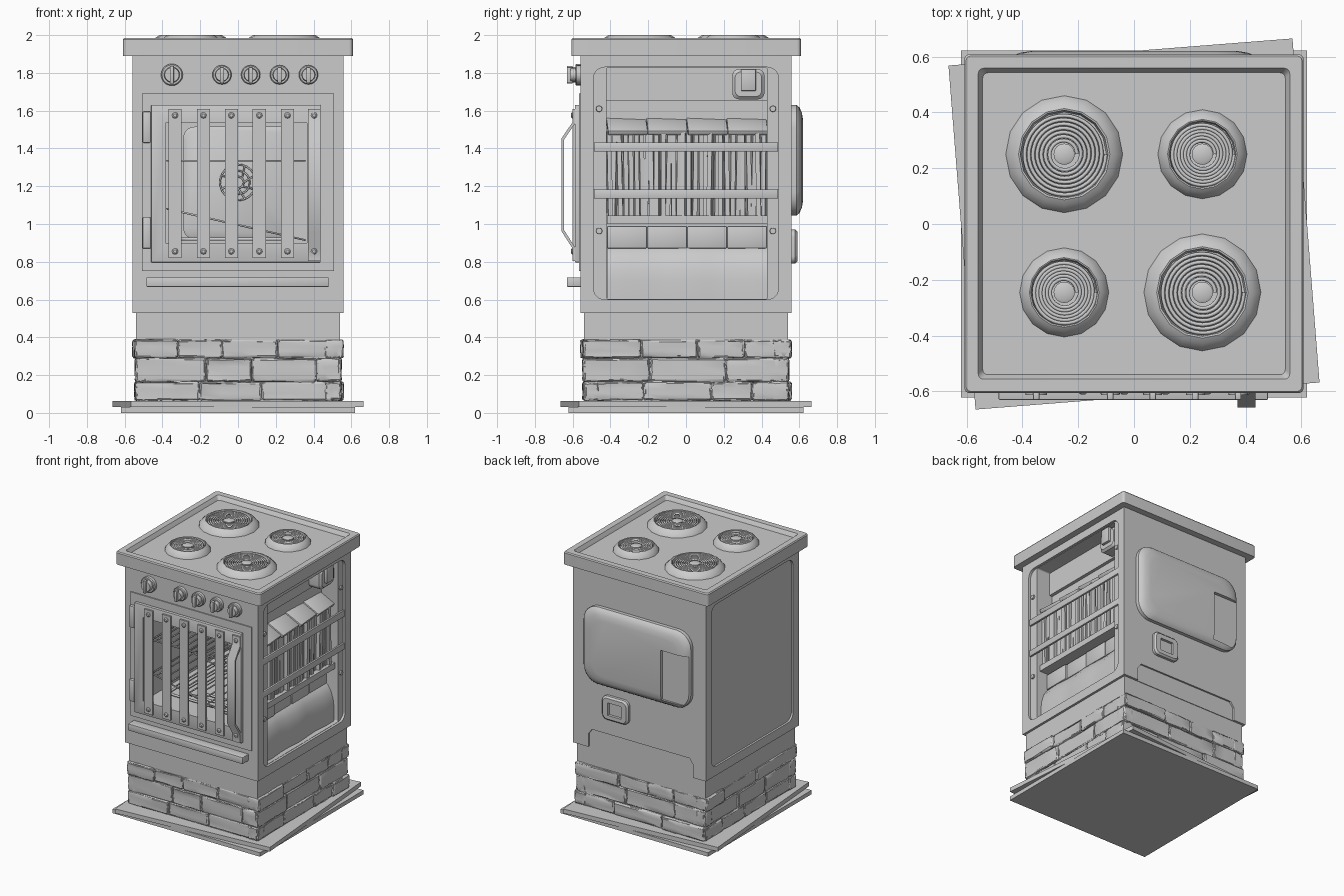
import bpy, bmesh, math, random
from math import pi, cos, sin, radians
from mathutils import Vector

if "Cube" in bpy.data.objects:
    bpy.data.objects.remove(bpy.data.objects["Cube"])

random.seed(7)


def finish(name, bm, angle=35):
    bmesh.ops.recalc_face_normals(bm, faces=bm.faces[:])
    me = bpy.data.meshes.new(name)
    bm.to_mesh(me)
    bm.free()
    ob = bpy.data.objects.new(name, me)
    bpy.context.scene.collection.objects.link(ob)
    smooth(ob, angle)
    return ob


def smooth(ob, angle=35):
    ob.data.shade_smooth()
    ob.data.set_sharp_from_angle(angle=radians(angle))


def box(name, x0, x1, y0, y1, z0, z1, bev=0.0, rot=(0, 0, 0), cuts=0, jit=0.0):
    bm = bmesh.new()
    bmesh.ops.create_cube(bm, size=1)
    for v in bm.verts:
        v.co = Vector((v.co.x * (x1 - x0), v.co.y * (y1 - y0), v.co.z * (z1 - z0)))
    if bev:
        bmesh.ops.bevel(bm, geom=bm.edges[:], offset=bev, segments=2, profile=0.5, affect='EDGES')
    if cuts:
        bmesh.ops.subdivide_edges(bm, edges=bm.edges[:], cuts=cuts, use_grid_fill=True)
    for v in bm.verts:
        v.co += Vector([random.uniform(-jit, jit) for _ in range(3)])
    ob = finish(name, bm)
    ob.location = ((x0 + x1) / 2, (y0 + y1) / 2, (z0 + z1) / 2)
    ob.rotation_euler = rot
    return ob


def loft(name, axis, rings):
    """Skin 2D outlines placed at depths along an axis, capped at both ends."""
    place = {'x': lambda u, v, d: (d, u, v), 'y': lambda u, v, d: (u, d, v), 'z': lambda u, v, d: (u, v, d)}[axis]
    bm = bmesh.new()
    rows = [[bm.verts.new(place(u, v, d)) for u, v in pts] for pts, d in rings]
    n = len(rows[0])
    for a, b in zip(rows, rows[1:]):
        for i in range(n):
            bm.faces.new((a[i], a[(i + 1) % n], b[(i + 1) % n], b[i]))
    bm.faces.new(rows[0])
    bm.faces.new(rows[-1])
    return finish(name, bm)


def rrect(u0, u1, v0, v1, r, inset=0.0, n=6):
    u0, u1, v0, v1 = u0 + inset, u1 - inset, v0 + inset, v1 - inset
    corners = [(u1 - r, v1 - r), (u0 + r, v1 - r), (u0 + r, v0 + r), (u1 - r, v0 + r)]
    return [(cu + r * cos(pi / 2 * (k + i / n)), cv + r * sin(pi / 2 * (k + i / n)))
            for k, (cu, cv) in enumerate(corners) for i in range(n + 1)]


def circ(u, v, r, n=16):
    return [(u + r * cos(2 * pi * i / n), v + r * sin(2 * pi * i / n)) for i in range(n)]


def tube(name, paths, r):
    cu = bpy.data.curves.new(name, 'CURVE')
    cu.dimensions = '3D'
    cu.bevel_depth = r
    cu.bevel_resolution = 1
    for pts in paths:
        s = cu.splines.new('POLY')
        s.points.add(len(pts) - 1)
        for p, q in zip(s.points, pts):
            p.co = (*q, 1)
    ob = bpy.data.objects.new(name, cu)
    bpy.context.scene.collection.objects.link(ob)
    return ob


cutters = []


def cut(ob, *tools):
    bpy.context.view_layer.objects.active = ob
    for t in tools:
        t.hide_render = True
        cutters.append(t)
        m = ob.modifiers.new('cut', 'BOOLEAN')
        m.operation, m.solver, m.object = 'DIFFERENCE', 'EXACT', t
        bpy.ops.object.modifier_apply(modifier=m.name)
    smooth(ob)


# Floor slabs, the upper one twisted
box('lower_floor_slab', -.62, .62, -.622, .622, 0, .03)
box('upper_floor_slab', -.618, .618, -.618, .618, .03, .062, rot=(0, 0, radians(4.5)))

# Rough stone base: courses of uneven blocks on four sides
box('stone_core', -.53, .53, -.53, .53, .06, .39)
for side in range(4):
    for z0, z1 in ((.065, .165), (.165, .29), (.29, .388)):
        u = -.545
        while u < .54:
            w = random.uniform(.2, .42)
            e = u + w if u + w < .42 else .545
            out = .545 + random.choice((-.006, -.003, 0, .003, .014))
            st = box('base_stone', u, e, -out, -.46, z0, z1, bev=.012, cuts=2, jit=.003)
            c = st.location.copy()
            a = side * pi / 2
            st.location = (c.x * cos(a) - c.y * sin(a), c.x * sin(a) + c.y * cos(a), c.z)
            st.rotation_euler = (0, 0, a)
            u = e
box('plinth', -.54, .54, -.54, .54, .385, .535)

# Cabinet with oven cavity, open right side, left panel recess and back kick recess
window = box('window_cutter', -.385, .365, -.75, .43, .9, 1.535)
body = box('cabinet', -.558, .558, -.558, .558, .53, 1.9)
side = rrect(-.49, .49, .6, 1.83, .06)
kick = [(.43, .5), (.43, .63), (.4, .67), (-.42, .67), (-.45, .63), (-.45, .5)]
cut(body, window,
    loft('right_cutter', 'x', [(side, .54), (side, .6)]),
    loft('right_inner_cutter', 'x', [(rrect(-.42, .43, .602, 1.828, .01), .4), (rrect(-.42, .43, .602, 1.828, .01), .58)]),
    loft('left_cutter', 'x', [(side, -.6), (side, -.543)]),
    loft('kick_cutter', 'y', [(kick, .545), (kick, .6)]))

# Hob with raised rim
hob = lambda i, r=.02: rrect(-.608, .608, -.606, .608, r, i)
loft('hob_top', 'z', [(hob(0), 1.89), (hob(0), 1.978), (hob(.006), 1.986), (hob(.05), 1.986),
                      (hob(.058), 1.972), (hob(.066), 1.956)])

# Burners: flared pan, spiral coil and centre cap
for bx, by, R in ((-.25, .25, .21), (.245, .25, .16), (-.25, -.245, .16), (.245, -.245, .21)):
    prof = ((1, 1.955), (.98, 1.965), (.87, 1.989), (.78, 2.0), (.75, 1.998), (.72, 1.972), (.1, 1.965))
    loft('burner_pan', 'z', [(circ(bx, by, R * k), z) for k, z in prof])
    turns, m = (7 if R > .2 else 6), 36
    spiral = []
    for i in range(turns * m + 1):
        r = .045 + (R * .71 - .045) * i / (turns * m)
        t = 2 * pi * i / m
        spiral.append((bx + r * cos(t), by + r * sin(t), 1.988))
    tube('burner_coil', [spiral], .0068)
    loft('burner_cap', 'z', [(circ(bx, by, .038), 1.965), (circ(bx, by, .038), 1.992), (circ(bx, by, .028), 1.997)])

# Control knobs with grip bars
for i, kx in enumerate((-.35, -.085, .067, .22, .373)):
    r = .058 if i == 0 else .051
    loft('control_knob', 'y', [(circ(kx, 1.79, r, 20), -.55), (circ(kx, 1.79, r, 20), -.58), (circ(kx, 1.79, r * .9, 20), -.586),
                               (circ(kx, 1.79, r * .72, 20), -.586), (circ(kx, 1.79, r * .66, 20), -.612)])
    box('knob_grip', kx - .011, kx + .011, -.63, -.6, 1.79 - r * .8, 1.79 + r * .8, bev=.004)

# Front panel, door and hinges
cut(box('front_panel', -.508, .508, -.566, -.55, .75, 1.69), window)
cut(box('oven_door', -.46, .438, -.588, -.56, .797, 1.63, bev=.004), window)
for z in (.87, 1.43):
    box('door_hinge', -.505, -.462, -.588, -.56, z, z + .165, bev=.006)
box('lower_rail', -.485, .48, -.63, -.55, .667, .718, bev=.004)

# Vertical door bars, bolts and bent handle
for bx in (-.333, -.183, -.035, .113, .262):
    box('door_bar', bx - .035, bx + .035, -.6, -.586, .82, 1.61)
for bx in (-.333, -.183, -.035, .113, .262, .403):
    for z in (.855, 1.575):
        loft('bar_bolt', 'y', [(circ(bx, z, .018, 8), -.59), (circ(bx, z, .016, 8), -.604), (circ(bx, z, .009, 8), -.61)])
path = [(-.587, 1.61), (-.6, 1.61), (-.6, 1.54), (-.658, 1.455), (-.658, .96), (-.6, .87), (-.6, .805),
        (-.587, .805), (-.587, .876), (-.645, .967), (-.645, 1.448), (-.587, 1.532)]
loft('door_handle', 'x', [(path, .37), (path, .436)])

# Oven interior: back plate, fan guard, racks and heating element
loft('oven_back_plate', 'y', [(rrect(-.29, .29, .92, 1.515, .06), .435), (rrect(-.29, .29, .92, 1.515, .06), .415),
                              (rrect(-.29, .29, .92, 1.515, .06, .015), .405)])
ring = lambda r: [(u, .395, v) for u, v in circ(0, 1.22, r, 24) + [(r, 1.22)]]
spokes = [[(.03 * cos(a), .395, 1.22 + .03 * sin(a)), (.095 * cos(a + .4), .395, 1.22 + .095 * sin(a + .4))]
          for a in [i * pi / 4 for i in range(8)]]
tube('fan_guard', [ring(.03), ring(.062), ring(.095)] + spokes, .005)


def rack(name, zl, zr):
    h = lambda x: zl + (zr - zl) * (x + .375) / .73
    P = lambda x, y, dz=0: (x, y, h(x) + dz)
    loop = [P(-.375, -.5), P(.355, -.5), P(.355, .39), P(-.375, .39), P(-.375, -.5)]
    wires = [[P(-.33 + i * .054, -.5, .009), P(-.33 + i * .054, .39, .009)] for i in range(13)]
    return tube(name, [loop, [P(-.375, -.05), P(.355, -.05)]] + wires, .0055)


rack('upper_rack', 1.335, 1.335)
rack('fallen_rack', 1.08, .915)
element = [(u, v, .92) for k in (.0, .07, .14) for u, v in rrect(-.3, .28, -.42, .33, .06, k) + [(.28 - k, .27 - k)]]
tube('heating_element', [element], .009)

# Right side: straps, bolts and junction box
for z0, z1 in ((1.383, 1.432), (1.135, 1.182)):
    box('side_strap', .538, .554, -.487, .487, z0, z1, bev=.002)
for y in (-.46, .46):
    for z in (.963, 1.61):
        loft('side_bolt', 'x', [(circ(y, z, .018, 8), .535), (circ(y, z, .016, 8), .552)])
box('upper_cross_plate', .395, .425, -.42, .43, 1.65, 1.828)
loft('junction_box', 'x', [(rrect(.245, .415, 1.66, 1.82, .035), .4), (rrect(.245, .415, 1.66, 1.82, .035), .51),
                           (rrect(.245, .415, 1.66, 1.82, .03, .015), .525)])
box('junction_socket', .51, .545, .29, .37, 1.705, 1.82, bev=.004)

# Ragged insulation slats with folded top sheets and a curved lower blanket
n = 30
for i in range(n):
    y = -.418 + i * .848 / n
    out = random.uniform(.475, .51)
    box('insulation_slat', .395, out, y, y + .024, 1.04, 1.49, rot=(random.uniform(-.025, .025), 0, random.uniform(-.15, .15)))
for i in range(4):
    y = -.418 + i * .212
    box('folded_sheet', .37, .52, y, y + .21, 1.505, 1.53, bev=.004,
        rot=(random.uniform(-.03, .03), .5, random.uniform(-.08, .08)))
box('insulation_tray', .395, .515, -.418, .428, 1.0, 1.045)
for i in range(4):
    y = -.418 + i * .212
    box('lower_batt', .395, .44 + random.uniform(0, .02), y, y + .211, .87, .99, bev=.008)
arc = [(.4, .6), (.505, .6), (.505, .7), (.498, .76), (.48, .82), (.45, .865), (.42, .885), (.4, .885)]
bl = loft('lower_blanket', 'y', [([(x + (.006 * sin(k * 1.9) if x > .4 else 0), z) for x, z in arc], -.418 + .846 * k / 8) for k in range(9)])

# Back bulge with hatch pocket, and cable outlet
bulge = loft('back_bulge', 'y', [(rrect(-.45, .45, 1.045, 1.63, .12, i), d) for i, d in
                                 ((0, .55), (0, .585), (.012, .6), (.04, .613), (.08, .62))])
cut(bulge, box('hatch_cutter', -.5, -.22, .596, .7, 1.08, 1.46))
outlet = loft('cable_outlet', 'y', [(rrect(.08, .3, .79, .97, .04), .55), (rrect(.08, .3, .79, .97, .04), .578),
                                    (rrect(.08, .3, .79, .97, .035, .012), .59)])
cut(outlet, box('outlet_cutter', .135, .245, .57, .65, .83, .925))

# Remove cutters
for c in set(cutters):
    bpy.data.objects.remove(c, do_unlink=True)
